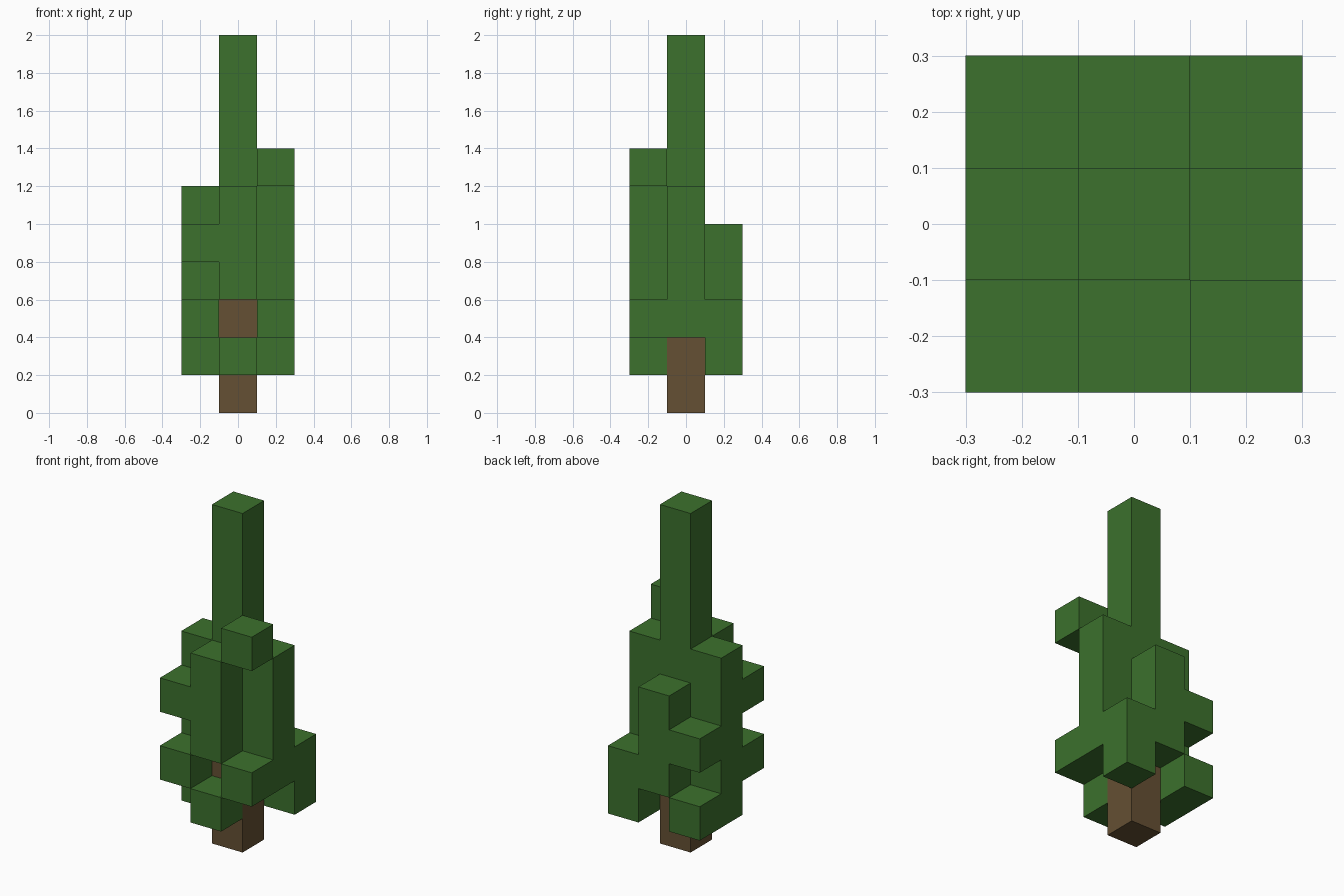
import bpy
import bmesh
from mathutils import Vector

cube = bpy.data.objects.get("Cube")
if cube:
    bpy.data.objects.remove(cube, do_unlink=True)

CELL = 0.2

# Vertical runs of blocks: column x, column y, first level, last level
TRUNK = [(0, 0, 0, 2)]
FOLIAGE = [
    (0, 0, 3, 9),                               # central spire
    (0, -1, 1, 1), (0, -1, 3, 5),               # front
    (0, 1, 2, 4),                               # back
    (1, 0, 2, 5), (-1, 0, 1, 5),                # sides
    (1, -1, 2, 2), (1, -1, 6, 6),               # front corners
    (-1, -1, 2, 2), (-1, -1, 4, 4),
    (1, 1, 1, 2),                               # back corners
    (-1, 1, 1, 1), (-1, 1, 3, 3),
]


def make_material(name, color):
    mat = bpy.data.materials.new(name)
    mat.use_nodes = True
    mat.diffuse_color = color
    mat.node_tree.nodes["Principled BSDF"].inputs["Base Color"].default_value = color
    return mat


def cells(runs):
    return {(x, y, z) for x, y, low, high in runs for z in range(low, high + 1)}


def build_blocks(name, own, solid, mat):
    """Skin a set of blocks, leaving out faces buried against other blocks."""
    bm = bmesh.new()
    for cell in sorted(own):
        center = Vector(cell) + Vector((0, 0, 0.5))
        for axis in range(3):
            for sign in (-1, 1):
                n = Vector((0, 0, 0))
                n[axis] = sign
                if tuple(int(c) for c in Vector(cell) + n) in solid:
                    continue
                u = Vector((0, 0, 0))
                u[(axis + 1) % 3] = 1
                v = n.cross(u)
                corners = [n + u + v, n - u + v, n - u - v, n + u - v]
                bm.faces.new([bm.verts.new((center + c / 2) * CELL) for c in corners])
    bmesh.ops.remove_doubles(bm, verts=bm.verts, dist=0.001)
    # Merge coplanar squares into clean flat panels
    bmesh.ops.dissolve_limit(bm, angle_limit=0.01, verts=bm.verts, edges=bm.edges)
    mesh = bpy.data.meshes.new(name)
    bm.to_mesh(mesh)
    bm.free()
    mesh.materials.append(mat)
    obj = bpy.data.objects.new(name, mesh)
    bpy.context.collection.objects.link(obj)
    return obj


bark = make_material("bark brown", (0.130, 0.080, 0.033, 1))
leaf = make_material("leaf green", (0.045, 0.165, 0.026, 1))

trunk_cells, foliage_cells = cells(TRUNK), cells(FOLIAGE)
everything = trunk_cells | foliage_cells
build_blocks("trunk", trunk_cells, everything, bark)
build_blocks("foliage", foliage_cells, everything, leaf)
